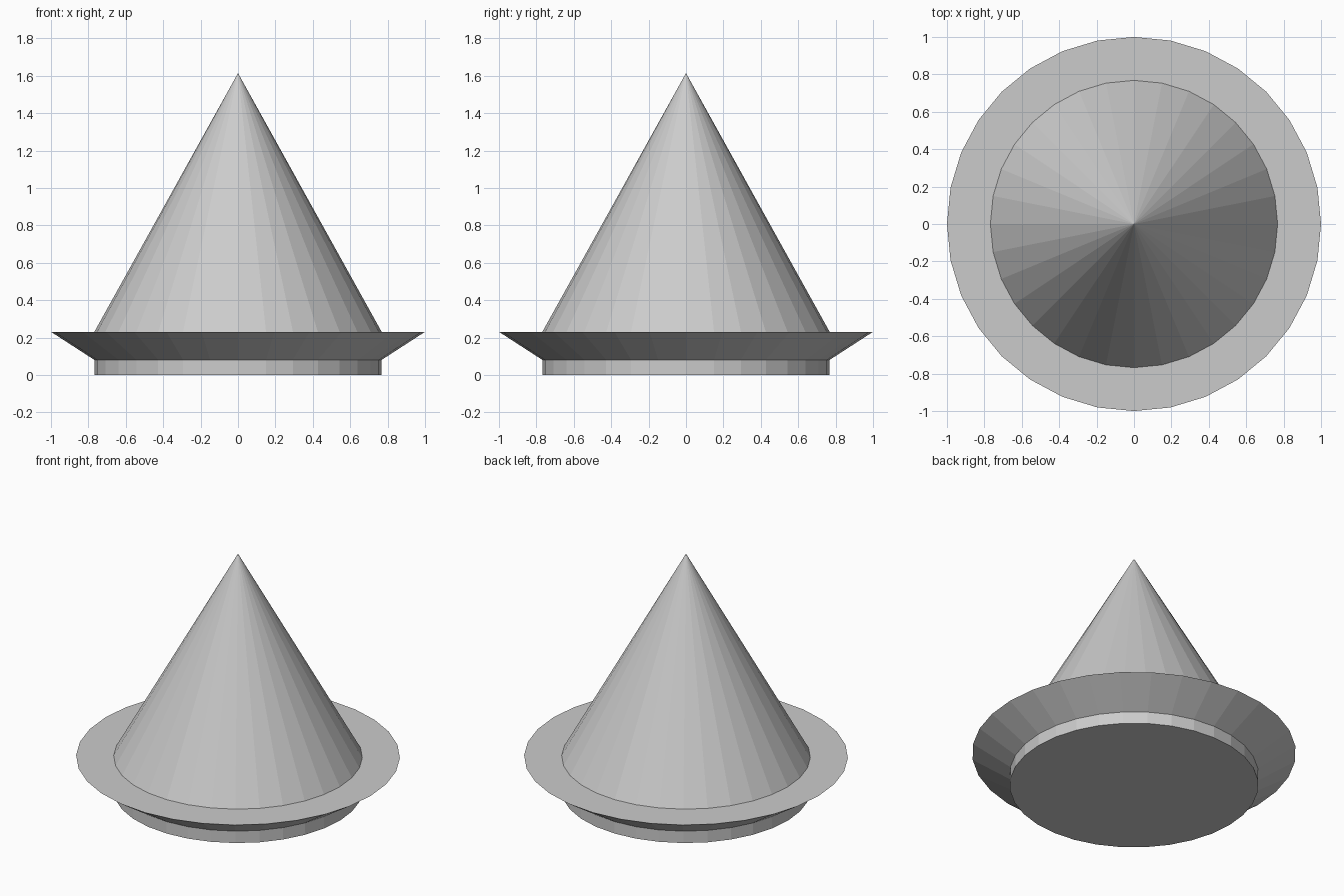
import bpy, bmesh, math

if "Cube" in bpy.data.objects:
    bpy.data.objects.remove(bpy.data.objects["Cube"])

SIDES = 32


def lathe(name, profile):
    """Spin a (radius, height) profile around z; zero radius makes a pole."""
    bm = bmesh.new()
    rings = []
    for r, z in profile:
        if r == 0:
            rings.append([bm.verts.new((0, 0, z))] * SIDES)
        else:
            rings.append([bm.verts.new((r * math.cos(2 * math.pi * i / SIDES),
                                        r * math.sin(2 * math.pi * i / SIDES), z))
                          for i in range(SIDES)])
    for low, high in zip(rings, rings[1:]):
        for i in range(SIDES):
            j = (i + 1) % SIDES
            corners = [low[i], low[j], high[j], high[i]]
            bm.faces.new(list(dict.fromkeys(corners)))
    # flat underside
    bm.faces.new(rings[0][::-1])
    bmesh.ops.recalc_face_normals(bm, faces=bm.faces)
    mesh = bpy.data.meshes.new(name)
    bm.to_mesh(mesh)
    bm.free()
    obj = bpy.data.objects.new(name, mesh)
    bpy.context.collection.objects.link(obj)
    return obj


# short drum, flared rim, flat ledge and tall cone as one closed shell
lathe("cone_with_flared_rim", [
    (0.768, 0.0),
    (0.768, 0.081),
    (1.0, 0.231),
    (0.768, 0.231),
    (0.0, 1.614),
])
